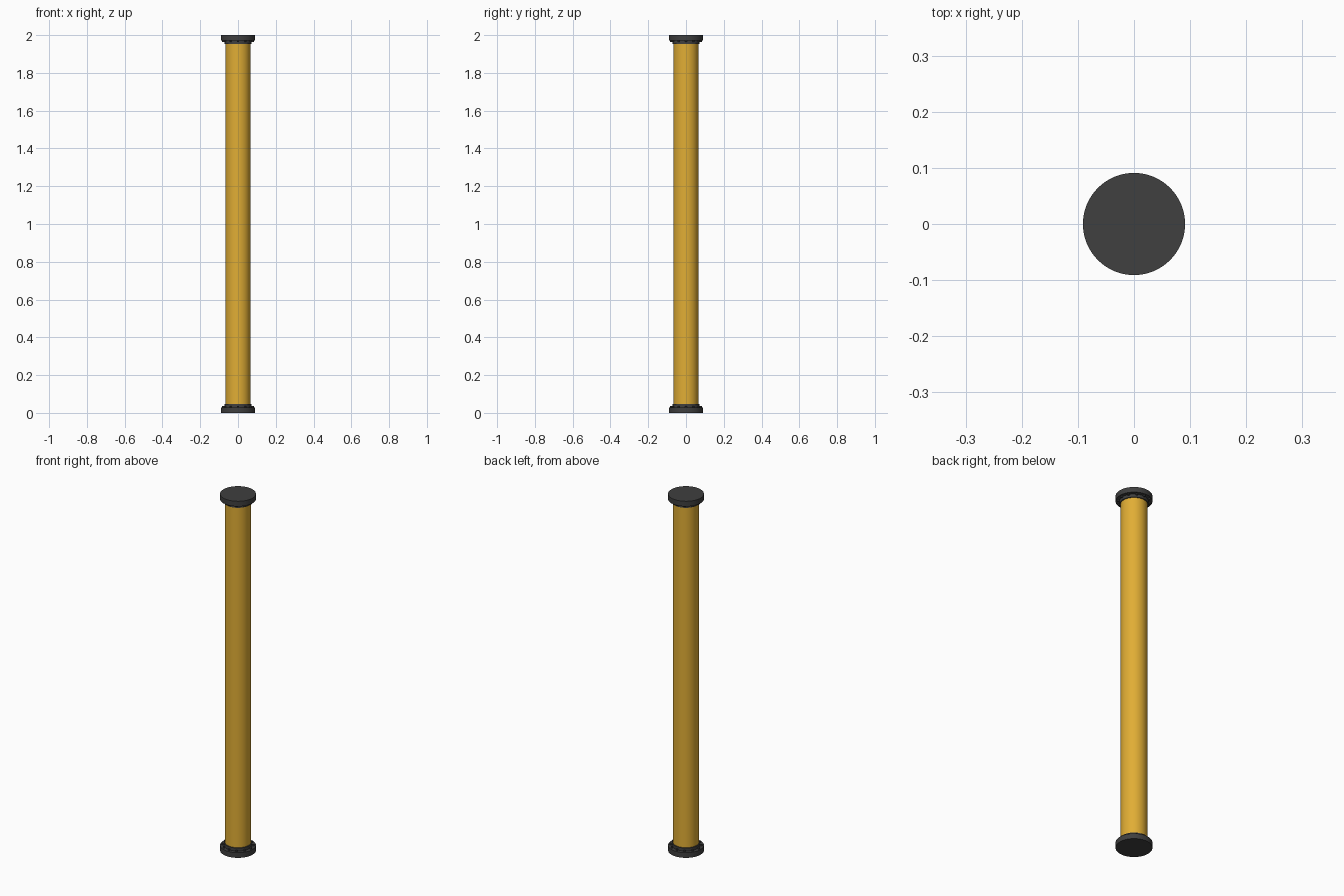
import bpy, math

if "Cube" in bpy.data.objects:
    bpy.data.objects.remove(bpy.data.objects["Cube"])

def mat(name, col):
    m = bpy.data.materials.new(name)
    m.diffuse_color = (*col, 1)
    m.use_nodes = True
    m.node_tree.nodes["Principled BSDF"].inputs["Base Color"].default_value = m.diffuse_color
    return m

YELLOW = mat("yellow_paint", (0.75, 0.42, 0.035))
DARK = mat("dark_metal", (0.05, 0.05, 0.05))

def cylinder(name, radius, z0, z1, material, x=0, y=0, sides=64):
    bpy.ops.mesh.primitive_cylinder_add(vertices=sides, radius=radius, depth=abs(z1 - z0),
                                        location=(x, y, (z0 + z1) / 2))
    o = bpy.context.object
    o.name = name
    o.data.materials.append(material)
    if sides > 6:
        bpy.ops.object.shade_smooth_by_angle(angle=math.radians(30))
    return o

# Main pipe
cylinder("pipe", 0.066, 0.02, 1.98, YELLOW)

# Flange, collar and bolt ring at each end
for end, base, d in (("bottom", 0.0, 1), ("top", 2.0, -1)):
    cylinder(end + "_flange", 0.091, base, base + d * 0.029, DARK)
    cylinder(end + "_collar", 0.0715, base + d * 0.025, base + d * 0.046, DARK)
    for i in range(12):
        a = math.tau * i / 12
        cylinder(f"{end}_bolt_{i + 1}", 0.0055, base + d * 0.025, base + d * 0.037, DARK,
                 0.079 * math.cos(a), 0.079 * math.sin(a), sides=6)
